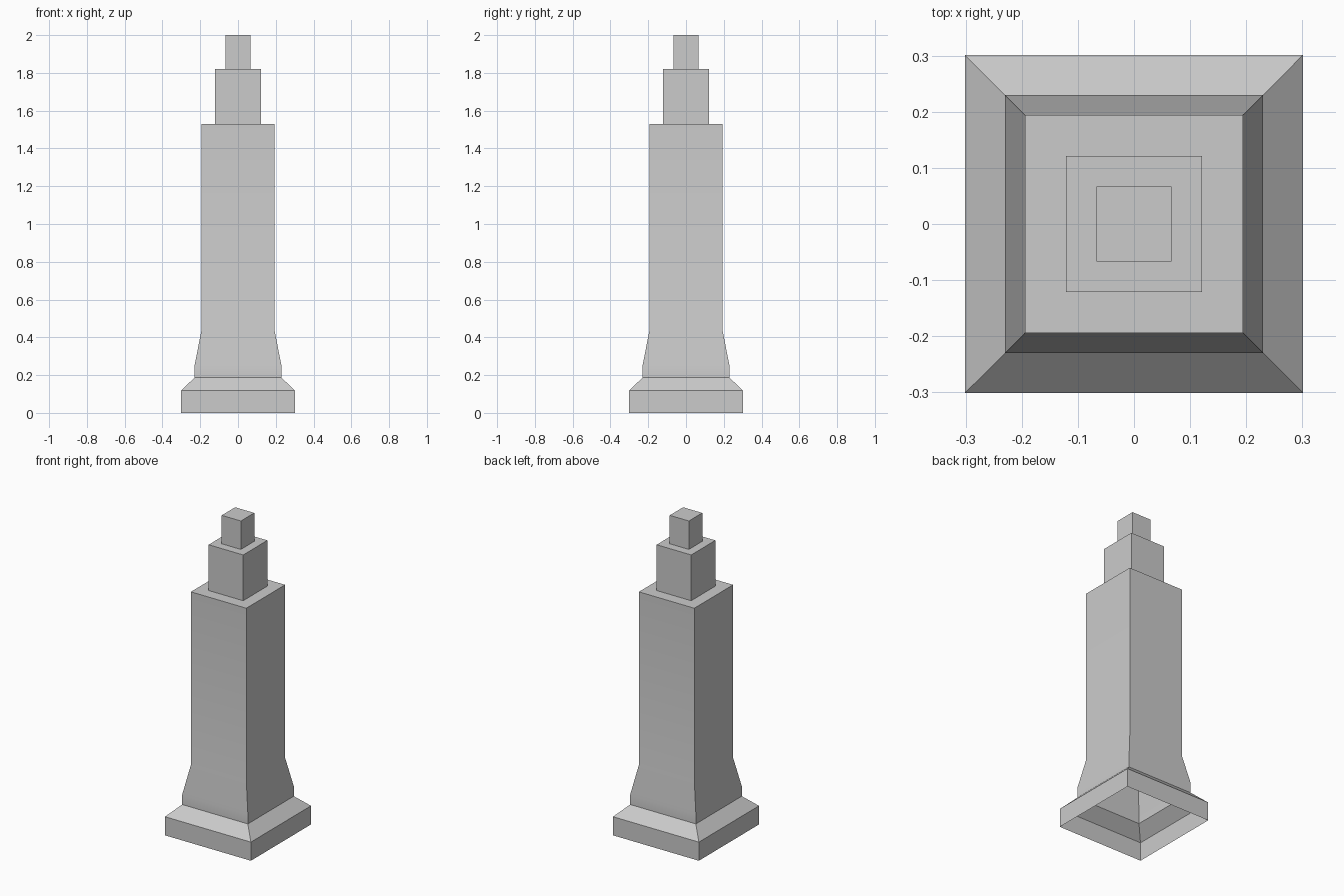
import bpy, bmesh

if "Cube" in bpy.data.objects:
    bpy.data.objects.remove(bpy.data.objects["Cube"])


def square_loft(name, profile, cap_top=False):
    """Skin square rings given as (half width, height); the bottom stays open."""
    bm = bmesh.new()
    rings = [[bm.verts.new((sx * r, sy * r, z))
              for sx, sy in ((-1, -1), (1, -1), (1, 1), (-1, 1))]
             for r, z in profile]
    for low, high in zip(rings, rings[1:]):
        for i in range(4):
            j = (i + 1) % 4
            bm.faces.new((low[i], low[j], high[j], high[i]))
    if cap_top:
        bm.faces.new(rings[-1])
    mesh = bpy.data.meshes.new(name)
    bm.to_mesh(mesh)
    bm.free()
    obj = bpy.data.objects.new(name, mesh)
    bpy.context.collection.objects.link(obj)
    bpy.ops.object.select_all(action='DESELECT')
    obj.select_set(True)
    bpy.context.view_layer.objects.active = obj
    bpy.ops.object.shade_smooth_by_angle()
    return obj


# Hollow foot with sloped shoulder
square_loft("plinth", [(0.301, 0), (0.301, 0.118), (0.23, 0.187)])

# Main shaft with flared bottom and top ledge
square_loft("shaft", [(0.23, 0.187), (0.23, 0.25), (0.194, 0.435),
                      (0.194, 1.53), (0.121, 1.53)])

# Stepped top blocks
square_loft("middle_tier", [(0.121, 1.53), (0.121, 1.82), (0.067, 1.82)])
square_loft("top_tier", [(0.067, 1.82), (0.067, 2.0)], cap_top=True)
